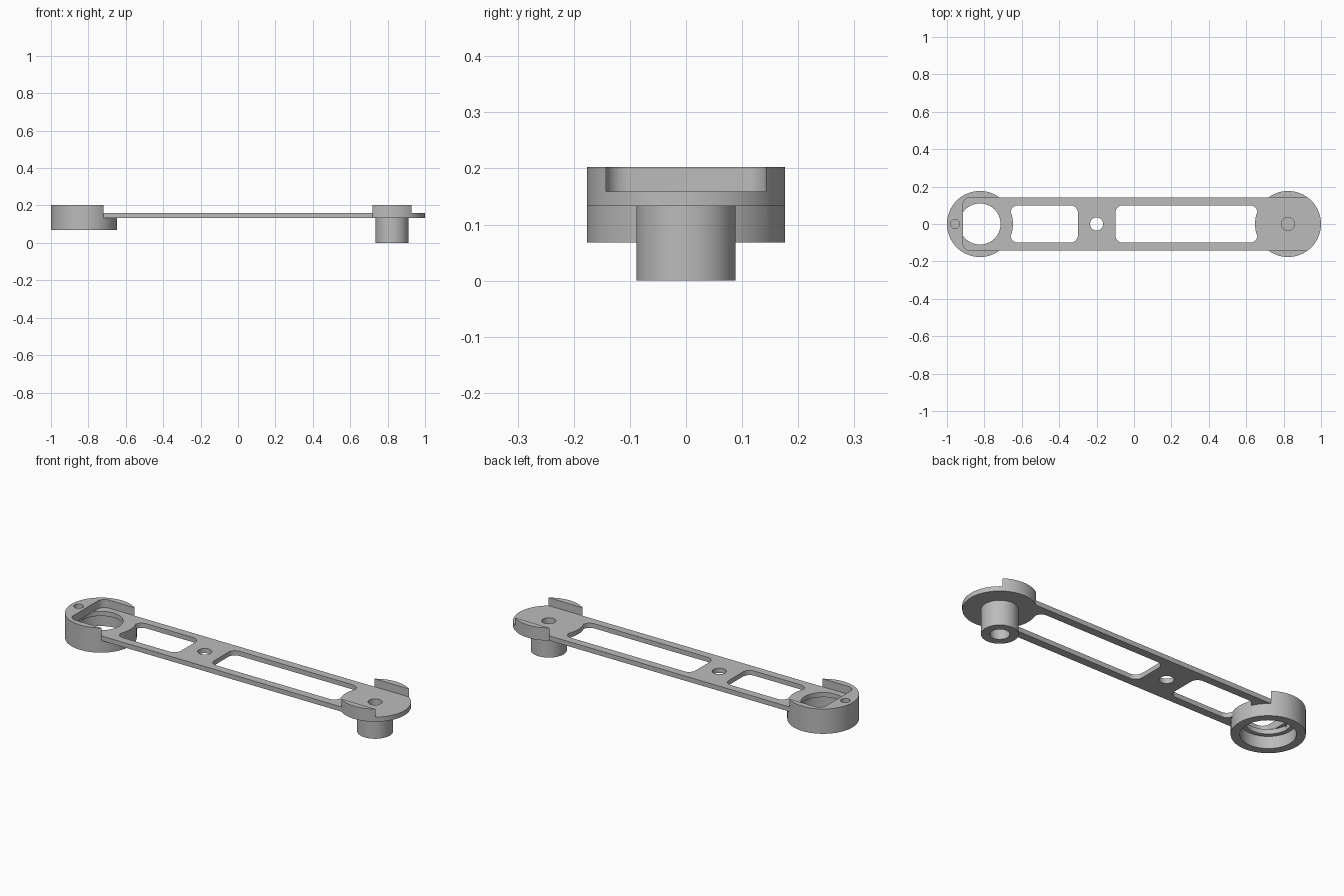
import bpy
import bmesh
from math import cos, sin, pi, radians

cube = bpy.data.objects.get("Cube")
if cube:
    bpy.data.objects.remove(cube, do_unlink=True)

grey = bpy.data.materials.new("plain grey")
grey.use_nodes = True
COLOUR = (0.5, 0.5, 0.5, 1)
grey.diffuse_color = COLOUR
grey.node_tree.nodes["Principled BSDF"].inputs["Base Color"].default_value = COLOUR

END = 0.8235                    # distance of each round end from the middle
RADIUS = 0.1765
HALF = 0.143                    # half width of the arm
BOTTOM, LOW, FLOOR, TOP = 0.068, 0.1335, 0.159, 0.2025


def prism(name, outline, z0, z1):
    """Extrude a flat outline between two heights."""
    bm = bmesh.new()
    face = bm.faces.new([bm.verts.new((x, y, z0)) for x, y in outline])
    out = bmesh.ops.extrude_face_region(bm, geom=[face])
    verts = [v for v in out["geom"] if isinstance(v, bmesh.types.BMVert)]
    bmesh.ops.translate(bm, verts=verts, vec=(0, 0, z1 - z0))
    bmesh.ops.recalc_face_normals(bm, faces=bm.faces)
    mesh = bpy.data.meshes.new(name)
    bm.to_mesh(mesh)
    bm.free()
    mesh.materials.append(grey)
    obj = bpy.data.objects.new(name, mesh)
    bpy.context.collection.objects.link(obj)
    return obj


def disc(name, x, r, z0, z1, n=72):
    pts = [(x + r * cos(2 * pi * i / n), r * sin(2 * pi * i / n)) for i in range(n)]
    return prism(name, pts, z0, z1)


def rounded(name, x0, x1, half, r, z0, z1, steps=8):
    """Rounded rectangle centred on y = 0."""
    corners = [(x1 - r, half - r), (x0 + r, half - r),
               (x0 + r, r - half), (x1 - r, r - half)]
    pts = []
    for k, (cx, cy) in enumerate(corners):
        for i in range(steps + 1):
            a = pi / 2 * (k + i / steps)
            pts.append((cx + r * cos(a), cy + r * sin(a)))
    return prism(name, pts, z0, z1)


def combine(target, other, operation):
    mod = target.modifiers.new("combine", "BOOLEAN")
    mod.operation = operation
    mod.solver = "EXACT"
    mod.object = other
    bpy.context.view_layer.update()
    graph = bpy.context.evaluated_depsgraph_get()
    mesh = bpy.data.meshes.new_from_object(target.evaluated_get(graph))
    target.modifiers.clear()
    target.data = mesh
    bpy.data.objects.remove(other, do_unlink=True)


# Flat arm with two windows
arm = rounded("link_arm", -0.915, END, HALF, 0.04, LOW, FLOOR)
for x0, x1 in ((-0.66, -0.3), (-0.1, 0.66)):
    combine(arm, rounded("window", x0, x1, 0.1, 0.04, 0, 0.3), "DIFFERENCE")

# Round ends and the boss below the right one
combine(arm, disc("ring_end", -END, RADIUS, BOTTOM, TOP), "UNION")
combine(arm, disc("disc_end", END, RADIUS, LOW, TOP), "UNION")
combine(arm, disc("boss", END, 0.0885, 0, LOW + 0.01), "UNION")

# Ring bore, shelf hole, pivot hole and blind holes
for x, r, z0, z1 in ((-END, 0.133, 0, LOW),
                     (-END, 0.11, 0.1, FLOOR),
                     (-0.2, 0.035, 0, 0.3),
                     (-0.957, 0.024, 0.15, 0.3),
                     (END, 0.047, -0.1, 0.1),
                     (END, 0.035, 0.12, 0.3)):
    combine(arm, disc("hole", x, r, z0, z1), "DIFFERENCE")

# Long channel that leaves the raised rims on both ends
combine(arm, rounded("channel", -0.915, 1.2, HALF, 0.04, FLOOR, 0.3), "DIFFERENCE")

arm.data.materials.clear()
arm.data.materials.append(grey)
for poly in arm.data.polygons:
    poly.material_index = 0

bpy.ops.object.select_all(action="DESELECT")
arm.select_set(True)
bpy.context.view_layer.objects.active = arm
bpy.ops.object.shade_smooth_by_angle(angle=radians(30))
